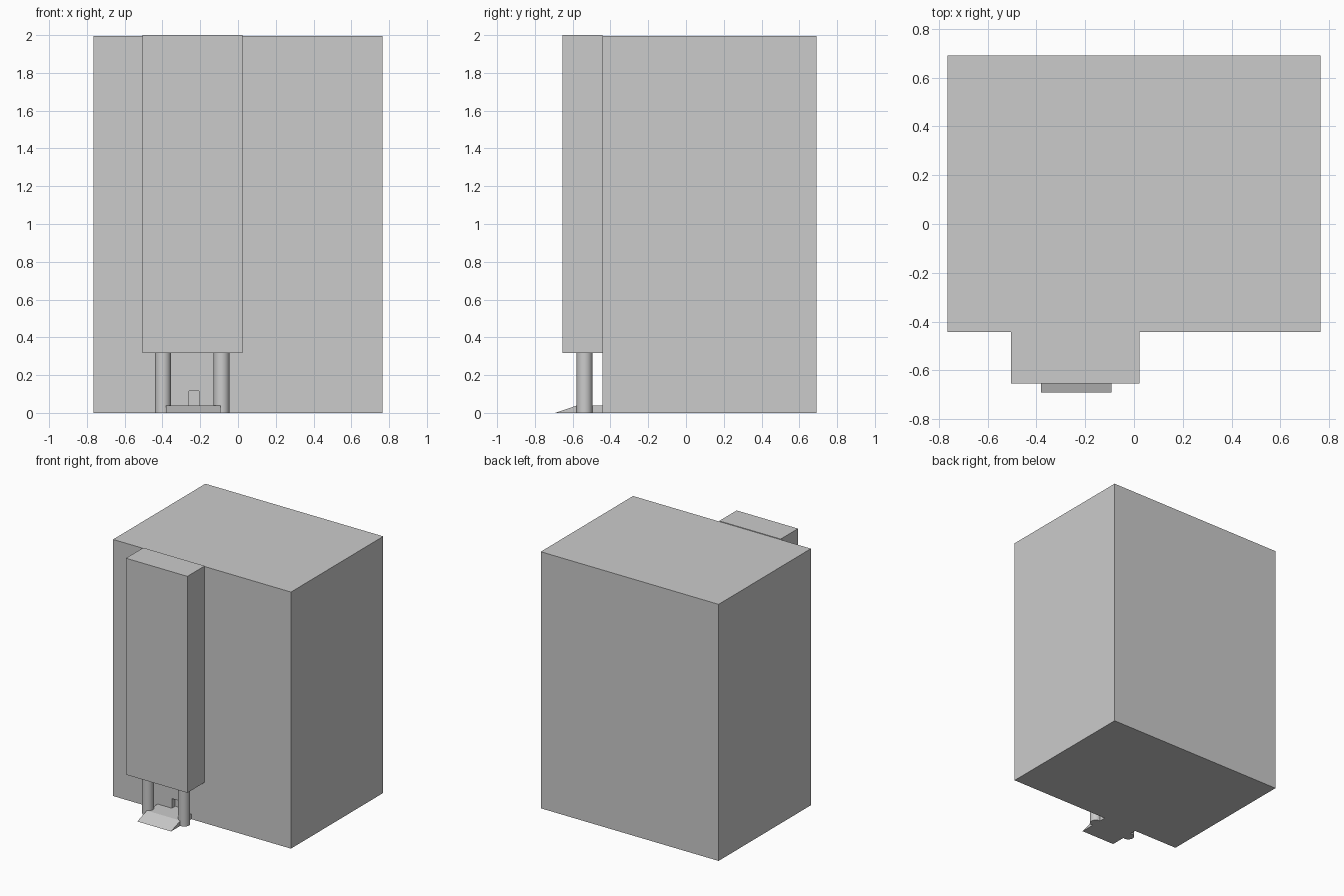
import bpy, bmesh

if "Cube" in bpy.data.objects:
    bpy.data.objects.remove(bpy.data.objects["Cube"])


def make_object(name, bm):
    bmesh.ops.recalc_face_normals(bm, faces=bm.faces[:])
    mesh = bpy.data.meshes.new(name)
    bm.to_mesh(mesh)
    bm.free()
    obj = bpy.data.objects.new(name, mesh)
    bpy.context.collection.objects.link(obj)
    return obj


def box(name, x, y, z):
    bm = bmesh.new()
    bmesh.ops.create_cube(bm, size=1)
    for v in bm.verts:
        v.co = [lo if c < 0 else hi for c, (lo, hi) in zip(v.co, (x, y, z))]
    return make_object(name, bm)


# Main block with a small notch in its front wall, above the ramp
body = box("main_block", (-0.765, 0.765), (-0.442, 0.692), (0, 1.995))
cutter = box("notch_cutter", (-0.26, -0.207), (-0.5, -0.40), (0.04, 0.115))
cutter.hide_render = True
cutter.hide_set(True)
notch = body.modifiers.new("notch", "BOOLEAN")
notch.operation = "DIFFERENCE"
notch.solver = "EXACT"
notch.object = cutter

# Raised tower on the front
box("front_tower", (-0.505, 0.023), (-0.655, -0.442), (0.317, 2.0))

# Two round posts under the tower
for side, x in (("left", -0.397), ("right", -0.087)):
    bpy.ops.mesh.primitive_cylinder_add(vertices=32, radius=0.042, depth=0.317,
                                        location=(x, -0.537, 0.1585))
    post = bpy.context.object
    post.name = side + "_post"
    bpy.ops.object.shade_smooth_by_angle()

# Entry ramp: side profile (y, z) extruded along x
profile = [(-0.692, 0), (-0.442, 0), (-0.442, 0.04), (-0.575, 0.04)]
bm = bmesh.new()
face = bm.faces.new([bm.verts.new((-0.382, y, z)) for y, z in profile])
ext = bmesh.ops.extrude_face_region(bm, geom=[face])
bmesh.ops.translate(bm, vec=(0.29, 0, 0),
                    verts=[g for g in ext["geom"] if isinstance(g, bmesh.types.BMVert)])
make_object("entry_ramp", bm)
